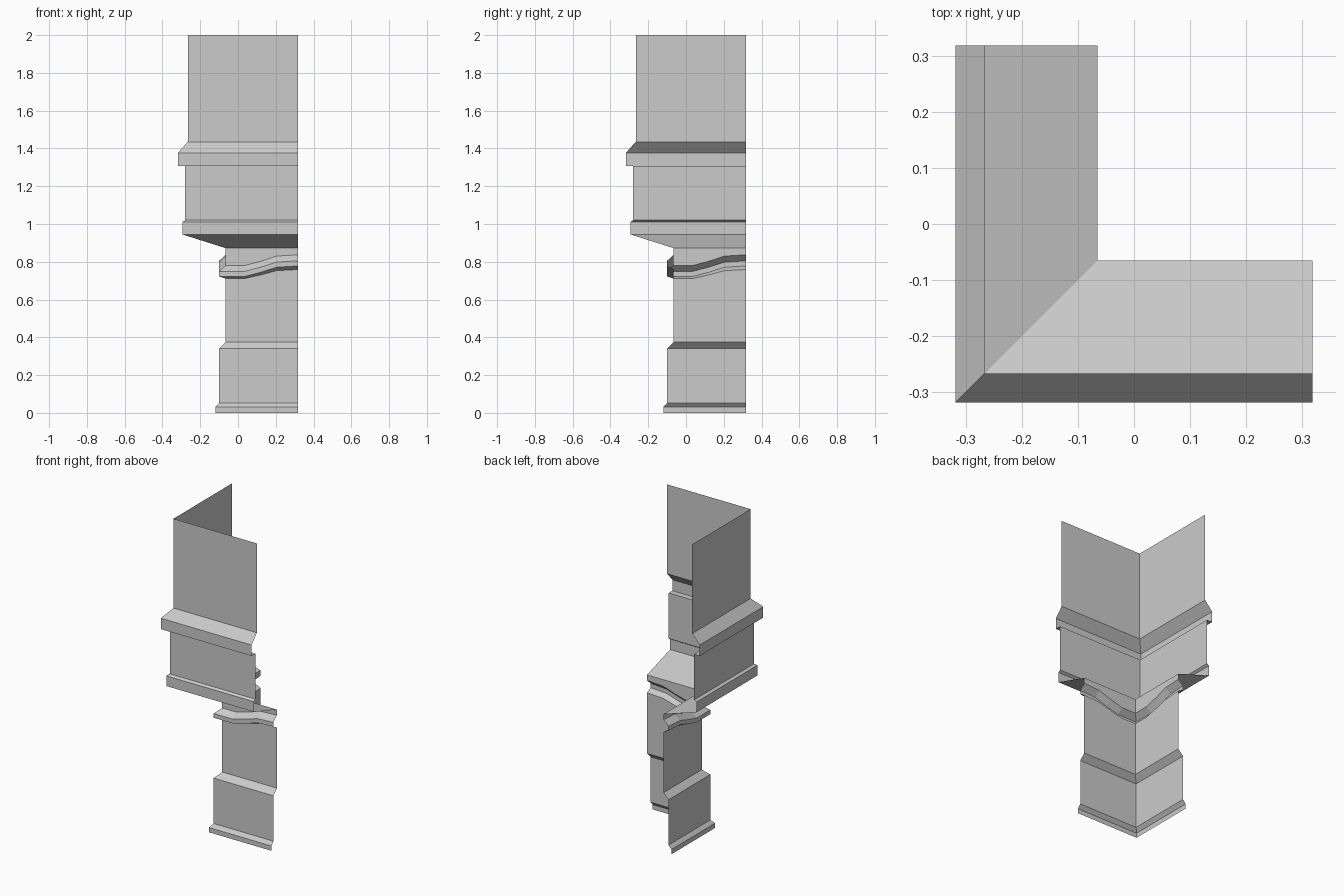
import bpy

if "Cube" in bpy.data.objects:
    bpy.data.objects.remove(bpy.data.objects["Cube"])

END = 0.318  # both wings stop here
STRAIGHT = [(END, 0.0)]
# distance along a wing, and how much of the wave's rise applies there
WAVE = [(0.034, 0.0), (0.12, 0.4), (0.205, 0.88), (END, 1.0)]


def corner_sheet(name, profile, stations=STRAIGHT):
    """Sweep a profile of (outset, height at corner, rise at wing end) around a mitred corner."""
    columns = [("y", s, f) for s, f in reversed(stations)]
    columns += [("corner", 0, 0)]
    columns += [("x", s, f) for s, f in stations]
    verts = []
    for side, s, f in columns:
        for d, z, rise in profile:
            x = s if side == "x" else -d
            y = s if side == "y" else -d
            verts.append((x, y, z + rise * f))
    n = len(profile)
    faces = []
    for c in range(len(columns) - 1):
        for r in range(n - 1):
            a, b = c * n + r, (c + 1) * n + r
            faces.append((a, b, b + 1, a + 1))
    mesh = bpy.data.meshes.new(name)
    mesh.from_pydata(verts, [], faces)
    mesh.update()
    obj = bpy.data.objects.new(name, mesh)
    bpy.context.collection.objects.link(obj)
    return obj


# Stepped plinth
corner_sheet("base_plinth", [(0.12, 0, 0), (0.12, 0.03, 0), (0.10, 0.053, 0),
                             (0.10, 0.34, 0), (0.065, 0.375, 0)])
# Lower wall, waved moulding and the wall strip above it
corner_sheet("lower_wall", [(0.065, 0.375, 0), (0.065, 0.711, 0.048)], WAVE)
corner_sheet("wave_moulding", [(0.065, 0.711, 0.048), (0.10, 0.722, 0.056),
                               (0.10, 0.749, 0.056), (0.065, 0.78, 0.057)], WAVE)
corner_sheet("neck_wall", [(0.065, 0.78, 0.057), (0.065, 0.872, 0)], WAVE)
# Overhanging jetty with its sill
corner_sheet("jetty", [(0.065, 0.872, 0), (0.295, 0.945, 0), (0.295, 1.01, 0),
                       (0.28, 1.02, 0), (0.28, 1.308, 0)])
# Cornice band
corner_sheet("cornice", [(0.28, 1.308, 0), (0.318, 1.308, 0),
                         (0.318, 1.377, 0), (0.266, 1.435, 0)])
# Upper wall
corner_sheet("upper_wall", [(0.266, 1.435, 0), (0.266, 2.0, 0)])
